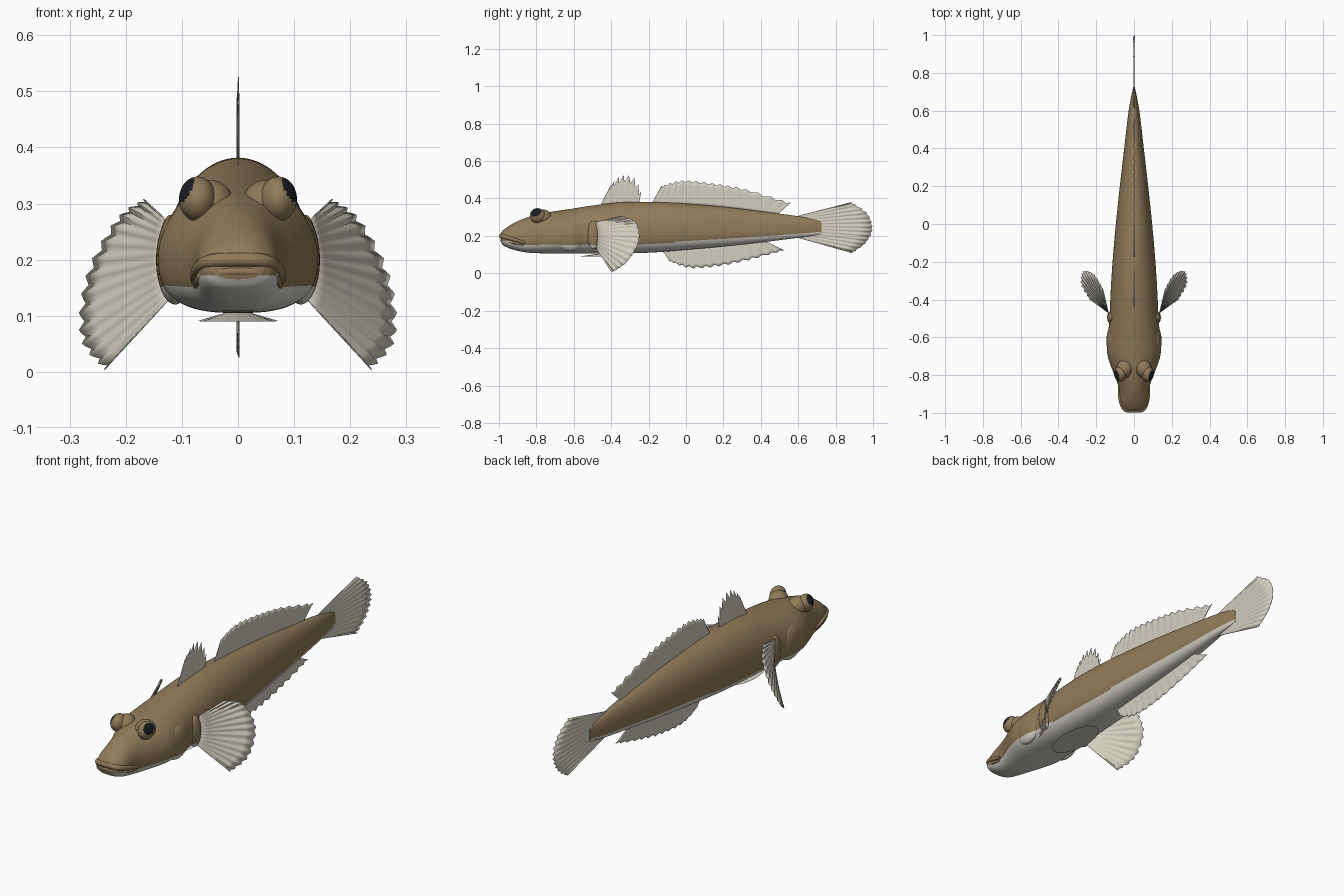
import bpy, bmesh, math
from mathutils import Vector

if "Cube" in bpy.data.objects:
    bpy.data.objects.remove(bpy.data.objects["Cube"], do_unlink=True)


def material(name, r, g, b):
    m = bpy.data.materials.new(name)
    m.use_nodes = True
    m.diffuse_color = (r, g, b, 1)
    bsdf = m.node_tree.nodes["Principled BSDF"]
    bsdf.inputs["Base Color"].default_value = (r, g, b, 1)
    bsdf.inputs["Roughness"].default_value = 0.7
    return m


BROWN = material("olive brown skin", 0.28, 0.2, 0.1)
WHITE = material("pale belly", 0.68, 0.65, 0.59)
FIN = material("translucent cream fin", 0.66, 0.62, 0.53)
BLACK = material("black pupil", 0.01, 0.012, 0.016)


def spline(points, t):
    """Smooth point at t (0 to 1) along a list of tuples."""
    last = len(points) - 1
    i = min(int(t * last), last - 1)
    f = t * last - i
    a, b, c, d = (Vector(points[min(max(i + k, 0), last)]) for k in (-1, 0, 1, 2))
    return b + (c - a) * (f / 2) + (a * 2 - b * 5 + c * 4 - d) * (f * f / 2) \
        + (b * 3 - a - c * 3 + d) * (f ** 3 / 2)


def belly_line(y):
    """Height where the pale underside meets the brown back."""
    if y < -0.93:
        return 0.172
    return 0.153 + 0.07 * max(0, y + 0.25)


def finish(obj, materials, angle=40):
    for m in materials:
        obj.data.materials.append(m)
    bpy.ops.object.select_all(action="DESELECT")
    obj.select_set(True)
    bpy.context.view_layer.objects.active = obj
    bpy.ops.object.shade_smooth_by_angle(angle=math.radians(angle))
    return obj


def grid_object(name, rows, materials, closed=False, angle=40):
    """Skin rows of points; closed rows become a capped tube."""
    bm = bmesh.new()
    grid = [[bm.verts.new(p) for p in row] for row in rows]
    n = len(grid[0])
    for r, s in zip(grid, grid[1:]):
        for j in range(n if closed else n - 1):
            k = (j + 1) % n
            bm.faces.new((r[j], r[k], s[k], s[j]))
    if closed:
        bm.faces.new(grid[0])
        bm.faces.new(grid[-1])
    bmesh.ops.recalc_face_normals(bm, faces=bm.faces)
    mesh = bpy.data.meshes.new(name)
    bm.to_mesh(mesh)
    bm.free()
    obj = bpy.data.objects.new(name, mesh)
    bpy.context.collection.objects.link(obj)
    return finish(obj, materials, angle)


def paint_belly(obj):
    for p in obj.data.polygons:
        c = obj.matrix_world @ p.center
        p.material_index = int(c.z < belly_line(c.y))


def ellipsoid(name, centre, size, materials):
    bpy.ops.mesh.primitive_uv_sphere_add(segments=40, ring_count=24, radius=1, location=centre)
    obj = bpy.context.object
    obj.name = name
    obj.scale = size
    bpy.ops.object.transform_apply(location=True, rotation=False, scale=True)
    return finish(obj, materials)


# Body: y, half width, bottom, top
STATIONS = [
    (-0.99, 0.045, 0.165, 0.215), (-0.975, 0.062, 0.148, 0.232), (-0.94, 0.073, 0.132, 0.257),
    (-0.89, 0.077, 0.118, 0.283), (-0.84, 0.088, 0.11, 0.302), (-0.78, 0.112, 0.107, 0.318),
    (-0.7, 0.139, 0.105, 0.332), (-0.63, 0.141, 0.105, 0.342), (-0.5, 0.13, 0.105, 0.362),
    (-0.35, 0.123, 0.106, 0.379), (-0.18, 0.112, 0.111, 0.381), (0.0, 0.096, 0.125, 0.372),
    (0.2, 0.075, 0.143, 0.355), (0.4, 0.052, 0.165, 0.331), (0.58, 0.031, 0.187, 0.308),
    (0.67, 0.016, 0.2, 0.29), (0.725, 0.004, 0.21, 0.273)]


def body_ring(t, count=96):
    y, w, low, high = spline(STATIONS, t)
    mid = low + 0.42 * (high - low)
    ring = []
    for j in range(count):
        a = math.tau * j / count
        c, s = math.cos(a), math.sin(a)
        power = 1 if s > 0 else 0.75
        x = math.copysign(abs(c) ** power, c) * w
        z = mid + (s * (high - mid) if s > 0 else -abs(s) ** power * (mid - low))
        ring.append((x, y, z))
    return ring


body = grid_object("body", [body_ring(i / 160) for i in range(161)], [BROWN, WHITE], True)
paint_belly(body)


# Lips: rounded tubes wrapped around the snout
def lip(name, path, radius):
    path = [(-x, y, z) for x, y, z in path[:0:-1]] + path
    rows = []
    for i in range(49):
        p = spline(path, i / 48)
        d = (spline(path, min(1, i / 48 + 0.01)) - spline(path, max(0, i / 48 - 0.01))).normalized()
        side = d.cross(Vector((0, 0, 1))).normalized()
        up = side.cross(d)
        r = radius * (1 - 0.6 * abs(i / 24 - 1) ** 3)
        rows.append([p + (side * math.cos(a) + up * math.sin(a)) * r
                     for a in (math.tau * j / 12 for j in range(12))])
    grid_object(name, rows, [BROWN], True)


lip("upper_lip", [(0, -0.986, 0.2), (0.048, -0.979, 0.197), (0.071, -0.93, 0.184), (0.079, -0.86, 0.162)], 0.013)
lip("lower_lip", [(0, -0.984, 0.179), (0.046, -0.976, 0.176), (0.068, -0.93, 0.166), (0.076, -0.87, 0.152)], 0.009)

# Eyes, brows and fleshy fin bases on both sides
for side, label in ((1, "left"), (-1, "right")):
    ellipsoid(label + "_brow", (side * 0.05, -0.767, 0.298), (0.043, 0.048, 0.044), [BROWN])
    eye = ellipsoid(label + "_eye", (side * 0.072, -0.793, 0.308), (0.033, 0.042, 0.04), [BROWN, BLACK])
    gaze = Vector((side * 0.75, -0.25, 0.5)).normalized()
    for p in eye.data.polygons:
        p.material_index = int(p.normal.dot(gaze) > 0.78)
    paint_belly(ellipsoid(label + "_gill_cover", (side * 0.112, -0.62, 0.2), (0.034, 0.085, 0.08), [BROWN, WHITE]))
    paint_belly(ellipsoid(label + "_fin_base", (side * 0.12, -0.495, 0.205), (0.022, 0.035, 0.075), [BROWN, WHITE]))


# Fins: pleated fans between a base line and a scalloped tip line
def fin(name, base, tip, rays, notch, ripple, normal=(1, 0, 0)):
    steps, count = 6, rays * 4
    normal = Vector(normal).normalized()
    rows = []
    for i in range(steps + 1):
        row = []
        for j in range(count + 1):
            t = j / count
            fold = math.cos(math.tau * rays * t)
            a, b = spline(base, t), spline(tip, t)
            b = b + (a - b).normalized() * notch * (0.5 - fold / 2)
            f = i / steps
            row.append(a.lerp(b, f) + normal * ripple * fold * f)
        rows.append(row)
    obj = grid_object(name, rows, [FIN], angle=60)
    solid = obj.modifiers.new("thickness", "SOLIDIFY")
    solid.thickness = 0.002
    solid.offset = 0


def flat(points):
    return [(0, y, z) for y, z in points]


fin("first_dorsal_fin", flat([(-0.46, 0.36), (-0.25, 0.37)]),
    flat([(-0.4, 0.475), (-0.365, 0.51), (-0.32, 0.527), (-0.27, 0.505), (-0.24, 0.44)]), 7, 0.04, 0.001)
fin("second_dorsal_fin", flat([(-0.185, 0.37), (0.15, 0.355), (0.49, 0.315)]),
    flat([(-0.13, 0.468), (-0.02, 0.497), (0.14, 0.483), (0.32, 0.45), (0.56, 0.378)]), 16, 0.012, 0.002)
fin("anal_fin", flat([(-0.125, 0.12), (0.15, 0.145), (0.42, 0.175)]),
    flat([(-0.085, 0.062), (0.02, 0.027), (0.18, 0.037), (0.36, 0.075), (0.525, 0.122)]), 14, 0.012, 0.002)
fin("tail_fin", flat([(0.58, 0.195), (0.58, 0.302)]),
    flat([(0.89, 0.108), (0.965, 0.165), (0.998, 0.24), (0.97, 0.32), (0.885, 0.38)]), 13, 0.008, 0.003)
for side, label in ((1, "left"), (-1, "right")):
    root = [(0.122, -0.48, 0.13), (0.132, -0.48, 0.2), (0.132, -0.48, 0.275)]
    edge = [(0.235, -0.395, 0.003), (0.278, -0.315, 0.06), (0.268, -0.25, 0.17),
            (0.215, -0.265, 0.27), (0.165, -0.345, 0.307)]
    fin(label + "_pectoral_fin", [(side * x, y, z) for x, y, z in root],
        [(side * x, y, z) for x, y, z in edge], 14, 0.007, 0.004, (side, -0.6, 0.3))

# Pelvic fins joined into a shallow sucker cup under the belly
cup = []
for f in (0.2, 0.45, 0.7, 0.9, 1.0):
    ring = []
    for j in range(48):
        a = math.tau * j / 48
        r = f * (1 + 0.02 * math.cos(a * 12))
        y = -0.42 + 0.145 * r * math.sin(a)
        ring.append((0.07 * r * math.cos(a), y, 0.112 - 0.022 * f + 0.03 * max(0, y + 0.45) * f))
    cup.append(ring)
grid_object("pelvic_sucker_fin", cup, [FIN], True)
